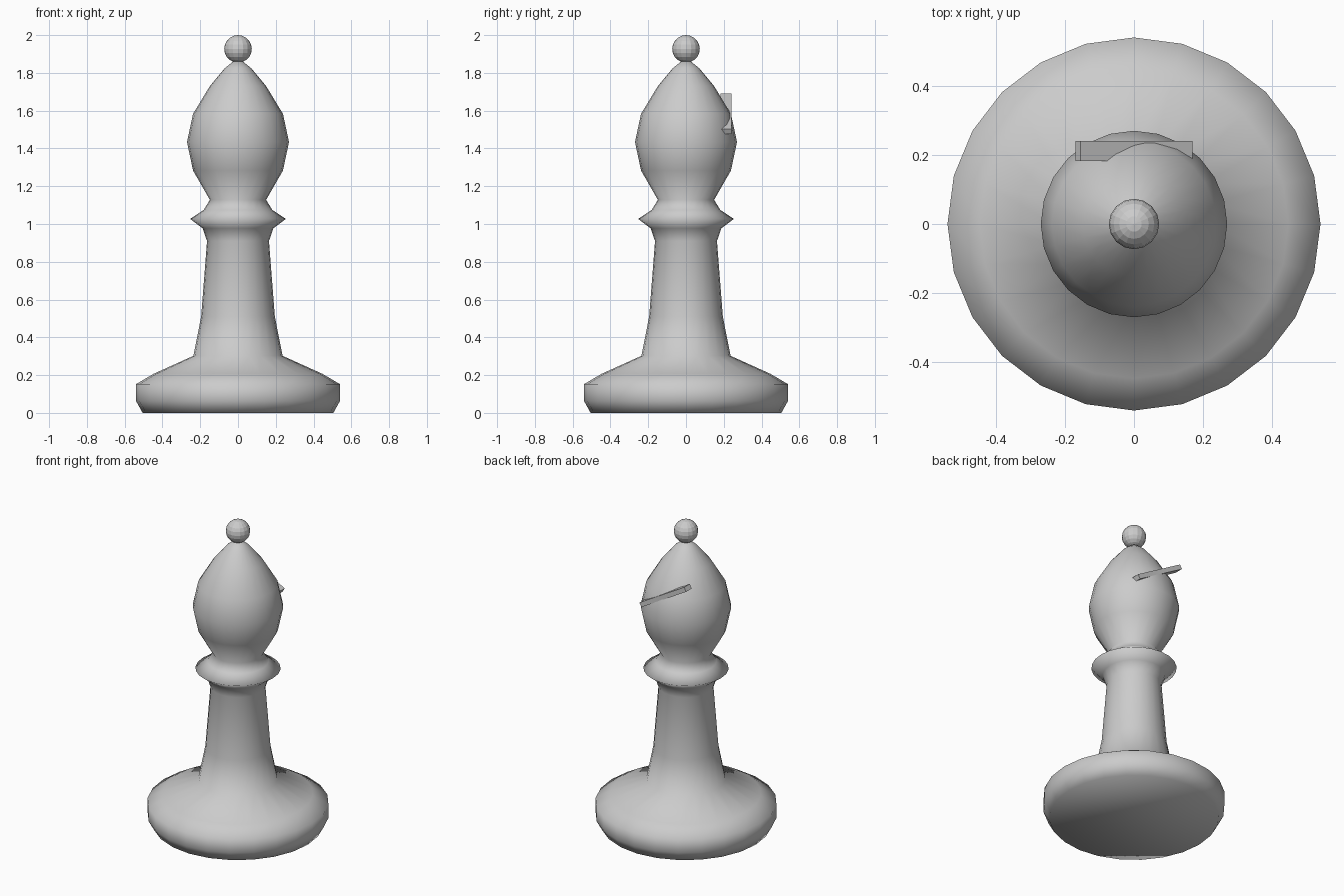
import bpy, bmesh, math
from mathutils import Matrix

if "Cube" in bpy.data.objects:
    bpy.data.objects.remove(bpy.data.objects["Cube"])

SIDES = 24


def add_object(name, bm, smooth):
    bmesh.ops.recalc_face_normals(bm, faces=bm.faces)
    mesh = bpy.data.meshes.new(name)
    for f in bm.faces:
        f.smooth = smooth
    bm.to_mesh(mesh)
    bm.free()
    obj = bpy.data.objects.new(name, mesh)
    bpy.context.collection.objects.link(obj)
    return obj


def lathe(name, profile):
    """Turn (radius, height) points around z and cap both ends."""
    bm = bmesh.new()
    rings = []
    for r, z in profile:
        rings.append([bm.verts.new((r * math.cos(a), r * math.sin(a), z))
                      for a in (2 * math.pi * i / SIDES for i in range(SIDES))])
    for low, high in zip(rings, rings[1:]):
        for i in range(SIDES):
            j = (i + 1) % SIDES
            bm.faces.new((low[i], low[j], high[j], high[i]))
    bm.faces.new(rings[0][::-1])
    bm.faces.new(rings[-1])
    return add_object(name, bm, True)


# Turned body: base, stem, collar and pointed head
lathe("turned_body", [
    (0.505, 0), (0.54, 0.063), (0.54, 0.152), (0.447, 0.207),
    (0.236, 0.302), (0.195, 0.51), (0.164, 0.91), (0.187, 0.977),
    (0.254, 1.027), (0.182, 1.074), (0.149, 1.128), (0.238, 1.283),
    (0.27, 1.434), (0.238, 1.583), (0.149, 1.73), (0.069, 1.826),
    (0.026, 1.86)])

# Ball finial
bm = bmesh.new()
bmesh.ops.create_uvsphere(bm, u_segments=16, v_segments=10, radius=0.073,
                          matrix=Matrix.Translation((0, 0, 1.927)))
add_object("top_ball", bm, False)

# Tilted slit bar on the back of the head
bm = bmesh.new()
bmesh.ops.create_cube(bm, size=1, matrix=(
    Matrix.Translation((0, 0.212, 1.583))
    @ Matrix.Rotation(math.radians(30), 4, 'Y')
    @ Matrix.Diagonal((0.375, 0.058, 0.03, 1))))
add_object("slit_bar", bm, False)
